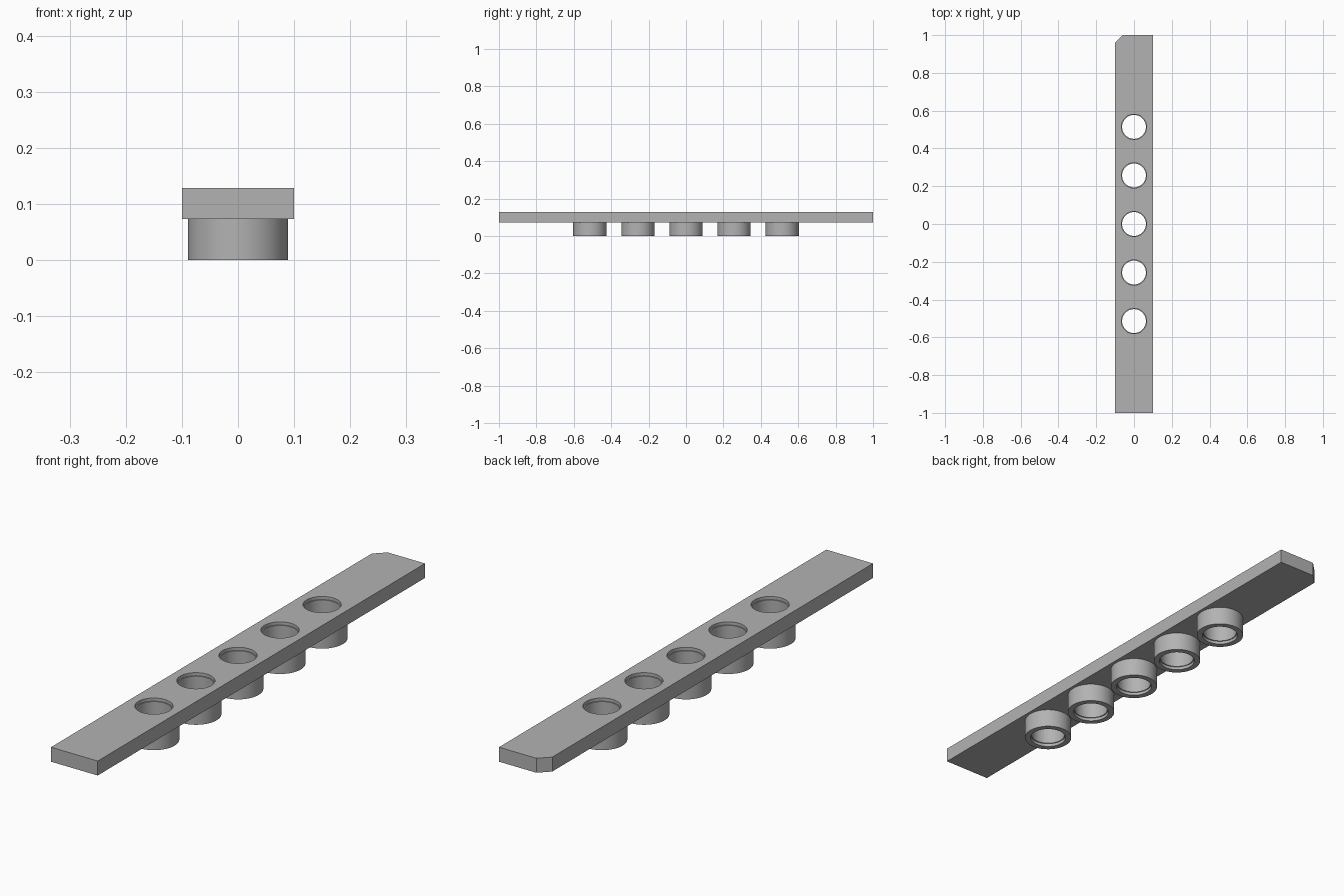
import bpy
import bmesh
import math

cube = bpy.data.objects.get("Cube")
if cube:
    bpy.data.objects.remove(cube, do_unlink=True)

HALF_W, HALF_L = 0.1, 1.0
BASE, TOP = 0.073, 0.129
CHAMFER = 0.04
PITCH, COUNT, SIDES = 0.257, 5, 64
BORE, LIP, TUBE = 0.063, 0.067, 0.089
LIP_DEPTH = 0.012
centres = [(i - (COUNT - 1) / 2) * PITCH for i in range(COUNT)]

grey = bpy.data.materials.new("plain_grey")
grey.use_nodes = True
colour = (0.45, 0.45, 0.45, 1)
grey.diffuse_color = colour
grey.node_tree.nodes["Principled BSDF"].inputs["Base Color"].default_value = colour


def add_object(name, bm):
    bmesh.ops.recalc_face_normals(bm, faces=bm.faces[:])
    mesh = bpy.data.meshes.new(name)
    bm.to_mesh(mesh)
    bm.free()
    mesh.materials.append(grey)
    obj = bpy.data.objects.new(name, mesh)
    bpy.context.collection.objects.link(obj)
    return obj


def lathe(bm, profile, y, closed):
    """Turn an (r, z) profile around a vertical axis at y."""
    rings = []
    for r, z in profile:
        angles = [math.tau * i / SIDES for i in range(SIDES)]
        rings.append([bm.verts.new((r * math.cos(a), y + r * math.sin(a), z)) for a in angles])
    pairs = list(zip(rings, rings[1:]))
    if closed:
        pairs.append((rings[-1], rings[0]))
    else:
        bm.faces.new(rings[0])
        bm.faces.new(rings[-1])
    for a, b in pairs:
        for i in range(SIDES):
            j = (i + 1) % SIDES
            bm.faces.new((a[i], a[j], b[j], b[i]))


def smooth(obj):
    bpy.ops.object.select_all(action='DESELECT')
    obj.select_set(True)
    bpy.context.view_layer.objects.active = obj
    bpy.ops.object.shade_smooth_by_angle(angle=math.radians(30))


# Bar with one clipped back corner
bm = bmesh.new()
outline = [(-HALF_W, -HALF_L), (HALF_W, -HALF_L), (HALF_W, HALF_L),
           (CHAMFER - HALF_W, HALF_L), (-HALF_W, HALF_L - CHAMFER)]
face = bm.faces.new([bm.verts.new((x, y, BASE)) for x, y in outline])
raised = bmesh.ops.extrude_face_region(bm, geom=[face])["geom"]
bmesh.ops.translate(bm, vec=(0, 0, TOP - BASE),
                    verts=[v for v in raised if isinstance(v, bmesh.types.BMVert)])
bar = add_object("bar", bm)

# Stepped hole cutters
bm = bmesh.new()
for y in centres:
    lathe(bm, [(BORE, BASE - 0.05), (BORE, TOP - LIP_DEPTH),
               (LIP, TOP - LIP_DEPTH), (LIP, TOP + 0.05)], y, False)
cutter = add_object("hole_cutter", bm)
cutter.hide_render = True

drill = bar.modifiers.new("holes", 'BOOLEAN')
drill.operation = 'DIFFERENCE'
drill.solver = 'EXACT'
drill.object = cutter
bpy.context.view_layer.objects.active = bar
bpy.ops.object.modifier_apply(modifier=drill.name)
bpy.data.objects.remove(cutter, do_unlink=True)
smooth(bar)

# Hollow tubes below the bar, with a stepped mouth
for n, y in enumerate(centres, 1):
    bm = bmesh.new()
    lathe(bm, [(TUBE, 0), (TUBE, BASE), (BORE, BASE),
               (BORE, LIP_DEPTH), (LIP, LIP_DEPTH), (LIP, 0)], y, True)
    smooth(add_object(f"tube_{n}", bm))
